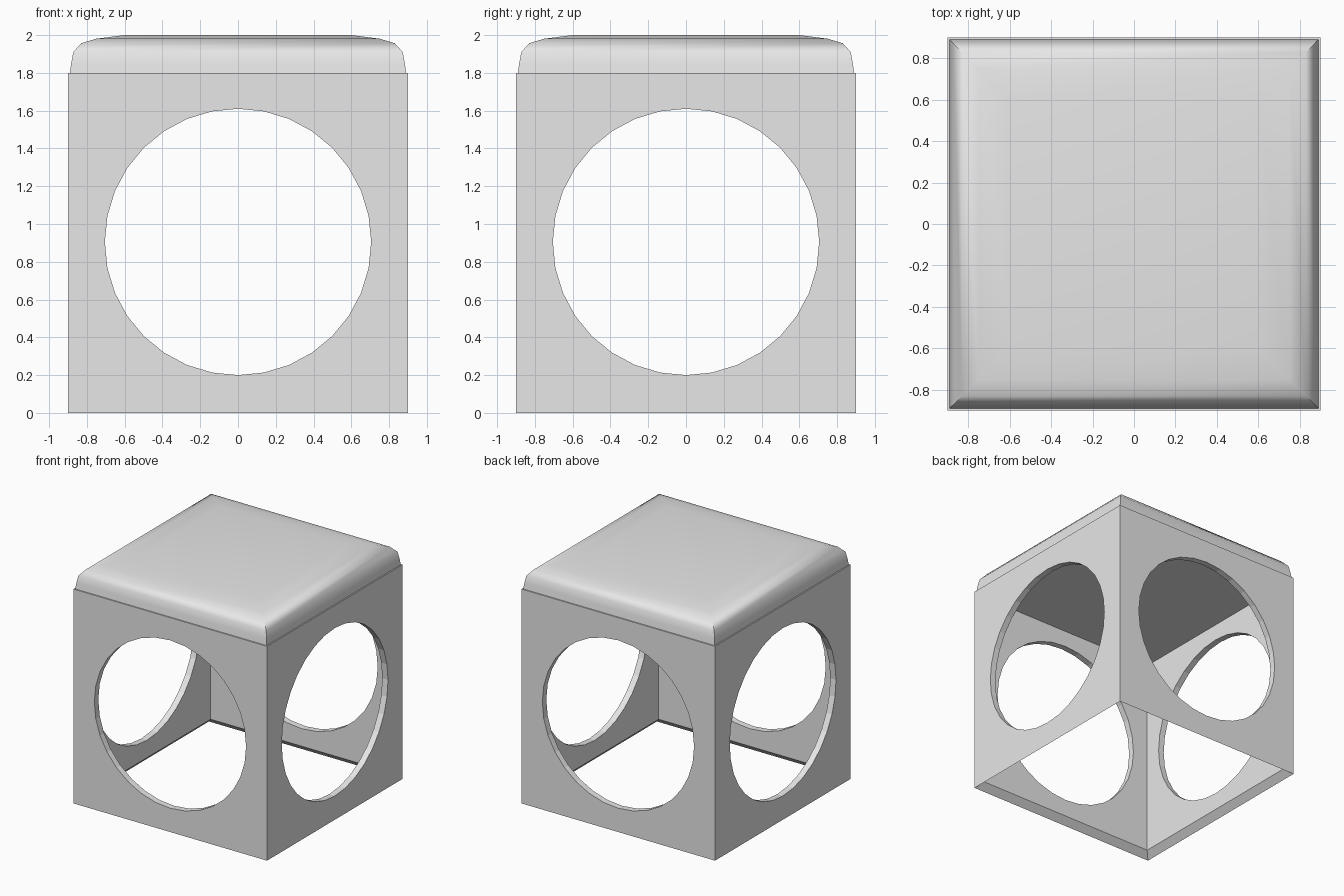
import bpy
import bmesh
import math
from mathutils import Matrix, Vector

old = bpy.data.objects.get("Cube")
if old:
    bpy.data.objects.remove(old, do_unlink=True)

HALF = 0.9          # half width of the box
THICK = 0.053       # wall thickness
RADIUS = 0.705      # round opening
CENTRE = 0.905      # height of the opening's centre
SIDES = 32

grey = bpy.data.materials.new("light_grey")
grey.use_nodes = True
grey.diffuse_color = (0.8, 0.8, 0.8, 1)
grey.node_tree.nodes["Principled BSDF"].inputs["Base Color"].default_value = (0.8, 0.8, 0.8, 1)


def finish(bm, name):
    bmesh.ops.remove_doubles(bm, verts=bm.verts, dist=0.0005)
    bmesh.ops.recalc_face_normals(bm, faces=bm.faces)
    mesh = bpy.data.meshes.new(name)
    bm.to_mesh(mesh)
    bm.free()
    mesh.materials.append(grey)
    obj = bpy.data.objects.new(name, mesh)
    bpy.context.collection.objects.link(obj)
    return obj


def square(bm, half, z):
    return [bm.verts.new((x * half, y * half, z))
            for x, y in ((1, 1), (-1, 1), (-1, -1), (1, -1))]


def pierced_sheet(bm, inset, turn):
    """One square wall surface with a round hole; returns its corners and hole ring."""
    h = HALF - inset
    corners = [bm.verts.new(turn @ Vector((x * h, -h, HALF + z * h)))
               for x, z in ((1, 1), (-1, 1), (-1, -1), (1, -1))]
    ring = []
    for i in range(SIDES):
        a = math.tau * i / SIDES
        ring.append(bm.verts.new(turn @ Vector((RADIUS * math.cos(a), -h,
                                                CENTRE + RADIUS * math.sin(a)))))
    quarter = SIDES // 4
    for k in range(4):
        for i in range(k * quarter, (k + 1) * quarter):
            bm.faces.new((corners[k], ring[i], ring[(i + 1) % SIDES]))
        bm.faces.new((corners[k], ring[(k + 1) * quarter % SIDES], corners[(k + 1) % 4]))
    return corners, ring


# Box: four pierced walls, open below with a bevelled rim
bm = bmesh.new()
for k in range(4):
    turn = Matrix.Rotation(k * math.pi / 2, 3, 'Z')
    outer, outer_ring = pierced_sheet(bm, 0, turn)
    inner, inner_ring = pierced_sheet(bm, THICK, turn)
    for i in range(SIDES):
        j = (i + 1) % SIDES
        bm.faces.new((outer_ring[i], outer_ring[j], inner_ring[j], inner_ring[i]))
    bm.faces.new((outer[2], outer[3], inner[3], inner[2]))
# Box top and ceiling
bm.faces.new(square(bm, HALF, 2 * HALF))
bm.faces.new(square(bm, HALF - THICK, 2 * HALF - THICK))
finish(bm, "box_frame")

# Seat cushion: stacked square rings following a rounded profile
profile = [(0.89, 1.8), (0.883, 1.85), (0.872, 1.91), (0.83, 1.957),
           (0.75, 1.981), (0.6, 2.0)]
bm = bmesh.new()
rings = [square(bm, half, z) for half, z in profile]
for low, high in zip(rings, rings[1:]):
    for i in range(4):
        j = (i + 1) % 4
        bm.faces.new((low[i], low[j], high[j], high[i]))
bm.faces.new(rings[0])
bm.faces.new(rings[-1])
cushion = finish(bm, "seat_cushion")

bpy.ops.object.select_all(action='DESELECT')
cushion.select_set(True)
bpy.context.view_layer.objects.active = cushion
bpy.ops.object.shade_smooth_by_angle(angle=math.radians(60))
